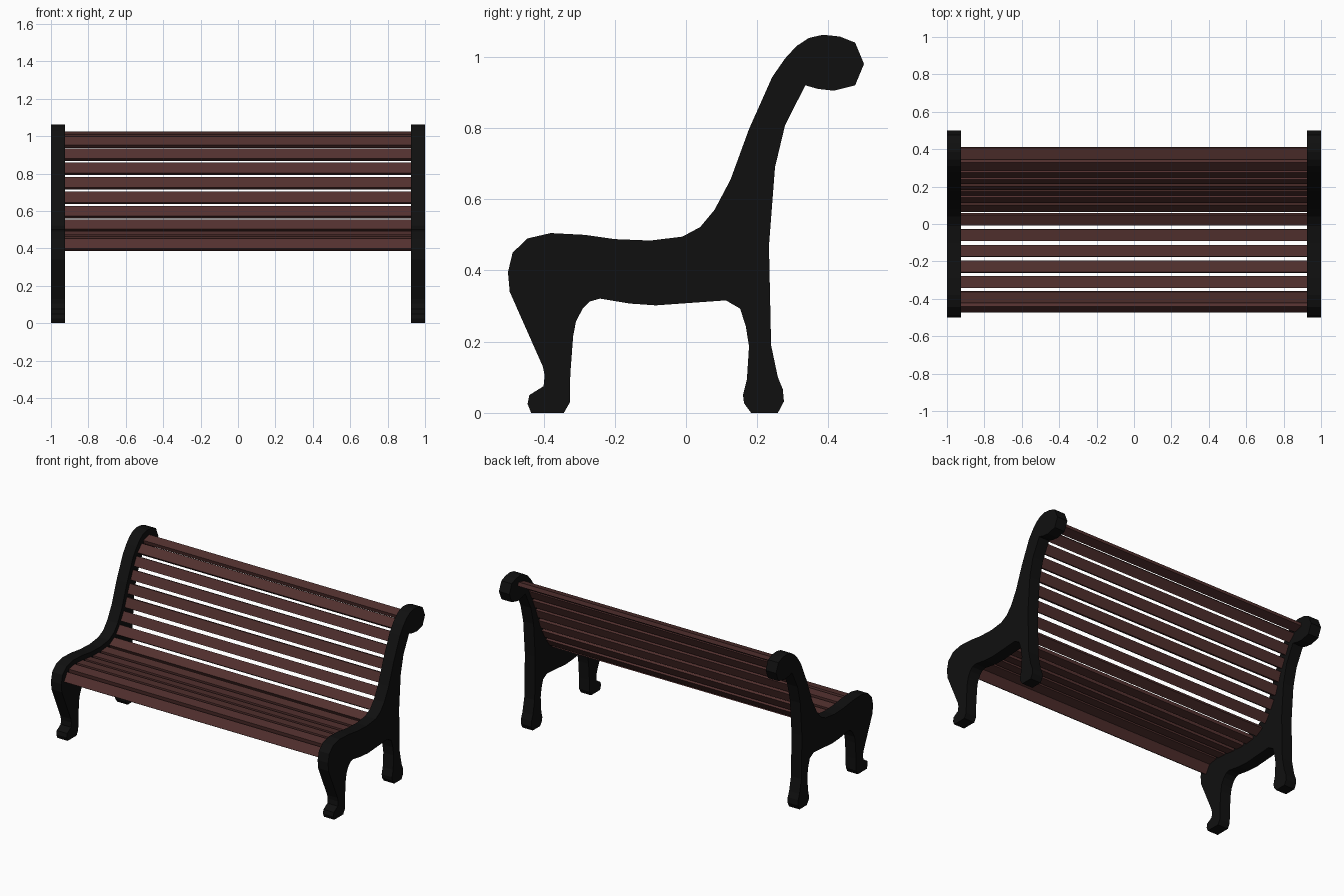
import bpy, bmesh, math
from mathutils import Vector, Matrix

if "Cube" in bpy.data.objects:
    bpy.data.objects.remove(bpy.data.objects["Cube"])


def material(name, rgb):
    m = bpy.data.materials.new(name)
    m.diffuse_color = (*rgb, 1)
    m.use_nodes = True
    m.node_tree.nodes["Principled BSDF"].inputs["Base Color"].default_value = m.diffuse_color
    return m


def make_object(name, bm, mat):
    me = bpy.data.meshes.new(name)
    bmesh.ops.recalc_face_normals(bm, faces=bm.faces)
    bm.to_mesh(me)
    bm.free()
    me.materials.append(mat)
    ob = bpy.data.objects.new(name, me)
    bpy.context.collection.objects.link(ob)
    return ob


iron = material("black_iron", (0.005, 0.005, 0.005))
wood = material("brown_wood", (0.085, 0.03, 0.028))

# Side outline of the cast end frame (y, z), from the front foot over the top
OUTLINE = [
    (-.435, 0), (-.445, .025), (-.44, .05), (-.40, .075), (-.397, .105), (-.402, .13),
    (-.495, .34), (-.5, .395), (-.487, .45), (-.445, .49), (-.38, .505), (-.285, .50),
    (-.2, .488), (-.1, .484), (-.01, .495), (.04, .522), (.08, .57), (.125, .655),
    (.177, .797), (.242, .943), (.278, .995), (.31, 1.03), (.345, 1.053), (.385, 1.062),
    (.432, 1.057), (.475, 1.04), (.5, .98), (.475, .92), (.415, .905), (.37, .91),
    (.335, .92), (.278, .807), (.25, .69), (.233, .47), (.239, .19), (.258, .10),
    (.272, .066), (.275, .032), (.258, 0), (.183, 0), (.163, .027), (.16, .05),
    (.171, .094), (.177, .187), (.168, .243), (.152, .293), (.112, .316), (-.085, .302),
    (-.157, .307), (-.242, .321), (-.27, .313), (-.29, .293), (-.309, .257),
    (-.317, .215), (-.325, .108), (-.326, .03), (-.343, 0)]

# Left and right end frames
for name, x in (("left_end_frame", -1), ("right_end_frame", 0.925)):
    bm = bmesh.new()
    face = bm.faces.new([bm.verts.new((x, y, z)) for y, z in OUTLINE])
    ext = bmesh.ops.extrude_face_region(bm, geom=[face], use_keep_orig=True)
    moved = [v for v in ext["geom"] if isinstance(v, bmesh.types.BMVert)]
    bmesh.ops.translate(bm, verts=moved, vec=(0.075, 0, 0))
    bmesh.ops.triangulate(bm, faces=[f for f in bm.faces if len(f.verts) > 4])
    make_object(name, bm, iron)

# Slat surface line (y, z): down the front lip, along the seat, up the back
PATH = [Vector(p) for p in [
    (-.472, .40), (-.456, .44), (-.42, .466), (-.38, .475), (-.285, .47), (-.2, .458),
    (-.1, .454), (0, .463), (.06, .50), (.105, .56), (.152, .645), (.205, .785),
    (.268, .925), (.30, .975), (.36, 1.02), (.405, 1.025)]]
LENGTH = sum((b - a).length for a, b in zip(PATH, PATH[1:]))


def at(dist):
    for a, b in zip(PATH, PATH[1:]):
        step = (b - a).length
        if dist <= step:
            return a.lerp(b, dist / step)
        dist -= step
    return PATH[-1].copy()


# Evenly spaced wooden slats, each lying along the line
COUNT, WIDTH, THICK, SEAT = 15, 0.062, 0.025, 7
for i in range(COUNT):
    start = i * (LENGTH - WIDTH) / (COUNT - 1)
    a, b = at(start), at(start + WIDTH)
    d = (b - a).normalized()
    mid = (a + b) / 2 + Vector((d.y, -d.x)) * THICK / 2
    bm = bmesh.new()
    bmesh.ops.create_cube(bm, size=1)
    bmesh.ops.transform(bm, verts=bm.verts, matrix=(
        Matrix.Translation((0, mid.x, mid.y))
        @ Matrix.Rotation(math.atan2(d.y, d.x), 4, 'X')
        @ Matrix.Diagonal((1.86, WIDTH, THICK, 1))))
    name = f"seat_slat_{i + 1}" if i < SEAT else f"back_slat_{i - SEAT + 1}"
    make_object(name, bm, wood)
